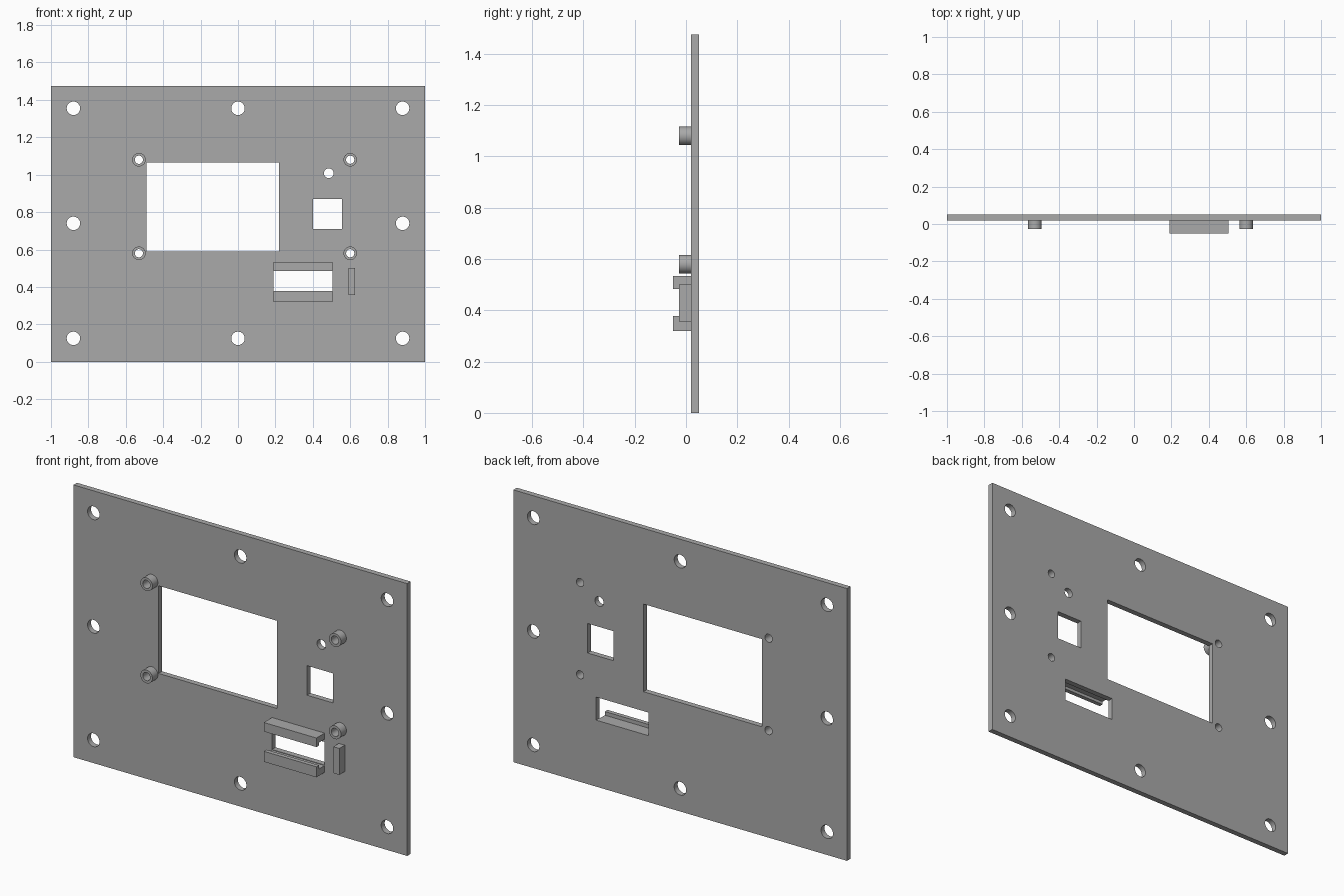
import bpy
from math import cos, sin, pi

cube = bpy.data.objects.get("Cube")
if cube:
    bpy.data.objects.remove(cube, do_unlink=True)

grey = bpy.data.materials.new("plain grey")
grey.use_nodes = True
colour = (0.4, 0.4, 0.4, 1)
grey.diffuse_color = colour
grey.node_tree.nodes["Principled BSDF"].inputs["Base Color"].default_value = colour

FACING_FRONT = (pi / 2, 0, 0)       # outline in x, z; extruded along y
FACING_SIDE = (pi / 2, 0, pi / 2)   # outline in y, z; extruded along x


def circle(x, z, r, sides=32):
    return [(x + r * cos(2 * pi * i / sides), z + r * sin(2 * pi * i / sides))
            for i in range(sides)]


def rect(x0, x1, z0, z1):
    return [(x0, z0), (x1, z0), (x1, z1), (x0, z1)]


def extrude(name, loops, start, end, rotation=FACING_FRONT):
    """Filled outline (first loop) with holes (other loops), given thickness."""
    curve = bpy.data.curves.new(name, 'CURVE')
    curve.dimensions = '2D'
    curve.fill_mode = 'BOTH'
    curve.extrude = (end - start) / 2
    for loop in loops:
        spline = curve.splines.new('POLY')
        spline.points.add(len(loop) - 1)
        for point, (u, v) in zip(spline.points, loop):
            point.co = (u, v, 0, 1)
        spline.use_cyclic_u = True
    obj = bpy.data.objects.new(name, curve)
    bpy.context.collection.objects.link(obj)
    middle = (start + end) / 2
    obj.location = (0, middle, 0) if rotation == FACING_FRONT else (middle, 0, 0)
    obj.rotation_euler = rotation
    bpy.ops.object.select_all(action='DESELECT')
    obj.select_set(True)
    bpy.context.view_layer.objects.active = obj
    bpy.ops.object.convert(target='MESH')
    obj = bpy.context.object
    obj.name = name
    obj.data.materials.clear()
    obj.data.materials.append(grey)
    bpy.ops.object.shade_smooth_by_angle()
    return obj


BACK, FACE, POST_TIP, RAIL_TIP = 0.05, 0.02, -0.027, -0.05
posts = [(x, z) for x in (-0.53, 0.6) for z in (0.58, 1.08)]
screw_holes = [(x, z) for x in (-0.88, 0, 0.88) for z in (0.125, 0.74, 1.355)
               if (x, z) != (0, 0.74)]

# Flat panel with its windows, slot and holes
openings = [rect(-0.49, 0.22, 0.59, 1.065),     # display window
            rect(0.4, 0.555, 0.71, 0.87),       # square window
            rect(0.19, 0.505, 0.36, 0.485),     # slot between the rails
            circle(0.485, 1.008, 0.026)]        # indicator hole
openings += [circle(x, z, 0.036) for x, z in screw_holes]
openings += [circle(x, z, 0.022) for x, z in posts]
extrude("panel", [rect(-1, 1, 0, 1.475)] + openings, FACE, BACK)

# Hollow mounting posts
for x, z in posts:
    side = "left" if x > 0 else "right"
    level = "upper" if z > 1 else "lower"
    extrude(f"{level}_{side}_post",
            [circle(x, z, 0.036), circle(x, z, 0.022)], POST_TIP, FACE)

# Lipped rails above and below the slot
for name, outer, groove, lip in (("upper_rail", 0.533, 0.5, 0.484),
                                 ("lower_rail", 0.32, 0.357, 0.377)):
    profile = [(FACE, outer), (RAIL_TIP, outer), (RAIL_TIP, lip),
               (POST_TIP, lip), (POST_TIP, groove), (FACE, groove)]
    extrude(name, [profile], 0.19, 0.505, FACING_SIDE)

# Stop bar beside the rails
extrude("stop_bar", [rect(0.59, 0.626, 0.357, 0.5)], POST_TIP, FACE)
